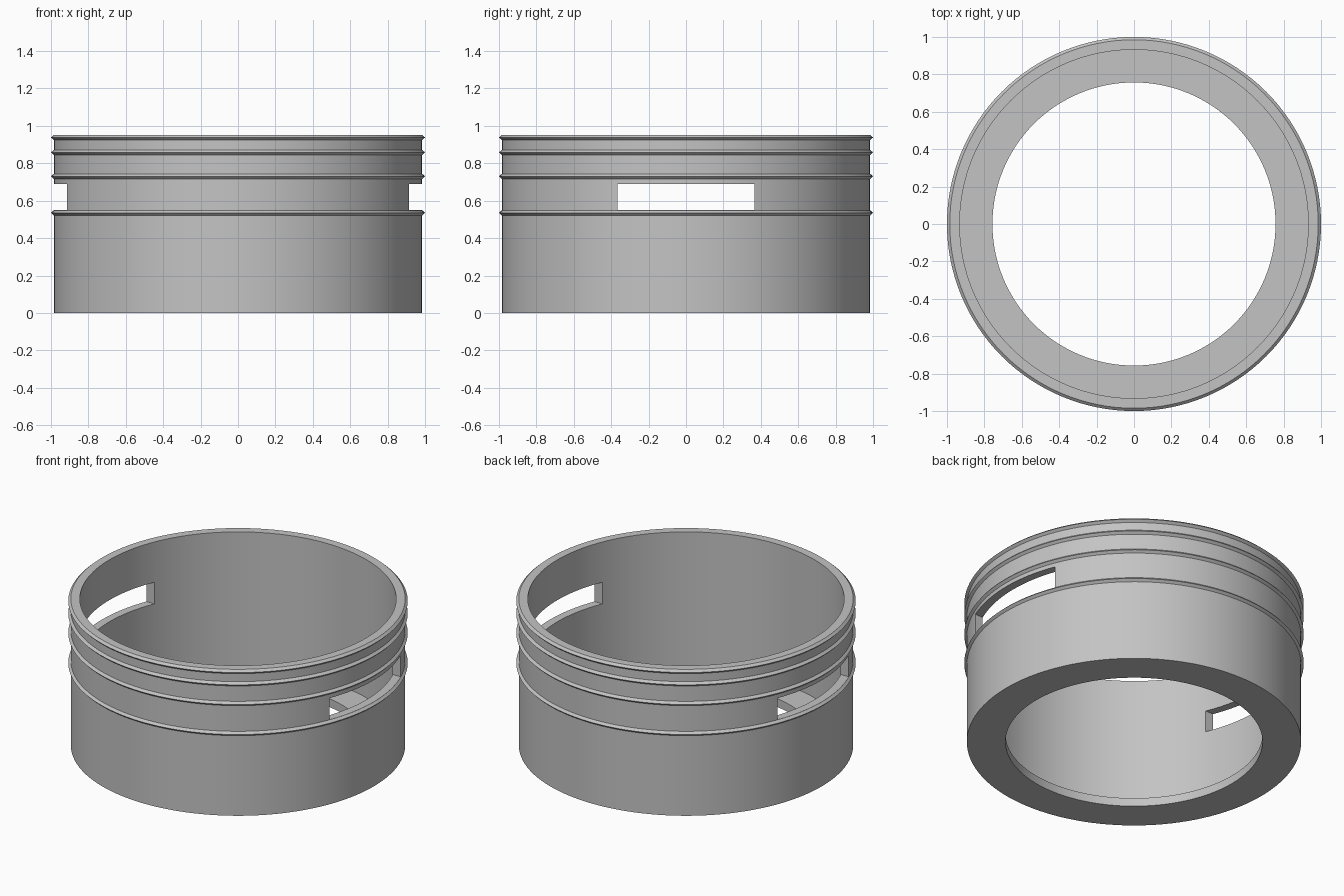
import bpy
import bmesh
from math import radians
from mathutils import Vector

SEGMENTS = 128
WALL, RIDGE, BORE, HOLE = 0.985, 1.0, 0.932, 0.757
HEIGHT, FLOOR = 0.952, 0.054
RIDGE_HALF = 0.014
RIDGE_HEIGHTS = (0.535, 0.73, 0.858, HEIGHT - RIDGE_HALF)

cube = bpy.data.objects.get("Cube")
if cube:
    bpy.data.objects.remove(cube, do_unlink=True)

grey = bpy.data.materials.new("plain grey")
grey.use_nodes = True
colour = (0.55, 0.55, 0.55, 1)
grey.diffuse_color = colour
grey.node_tree.nodes["Principled BSDF"].inputs["Base Color"].default_value = colour


def lathe(name, profile):
    """Spin a closed (radius, height) outline around z."""
    bm = bmesh.new()
    verts = [bm.verts.new((r, 0, z)) for r, z in profile]
    edges = [bm.edges.new((a, b)) for a, b in zip(verts, verts[1:] + verts[:1])]
    bmesh.ops.spin(bm, geom=verts + edges, axis=(0, 0, 1), cent=(0, 0, 0),
                   angle=radians(360), steps=SEGMENTS, use_merge=True)
    bmesh.ops.remove_doubles(bm, verts=bm.verts, dist=1e-5)
    bmesh.ops.recalc_face_normals(bm, faces=bm.faces)
    mesh = bpy.data.meshes.new(name)
    bm.to_mesh(mesh)
    bm.free()
    obj = bpy.data.objects.new(name, mesh)
    bpy.context.collection.objects.link(obj)
    return obj


# Outline: floor with a hole, ridged outer wall, bore
profile = [(HOLE, 0), (WALL, 0)]
for z in RIDGE_HEIGHTS:
    profile += [(WALL, z - RIDGE_HALF), (RIDGE, z), (WALL, z + RIDGE_HALF)]
profile += [(BORE, HEIGHT), (BORE, FLOOR), (HOLE, FLOOR)]
ring = lathe("ridged_ring", profile)
ring.data.materials.append(grey)

# One box cuts both side slots
low, high, half_width = 0.5495, 0.69, 0.365
bpy.ops.mesh.primitive_cube_add(size=1, location=(0, 0, (low + high) / 2))
cutter = bpy.context.object
cutter.name = "slot_cutter"
cutter.scale = Vector((3, 2 * half_width, high - low))
cutter.hide_render = True
cutter.hide_set(True)

slots = ring.modifiers.new("side_slots", 'BOOLEAN')
slots.object = cutter
slots.operation = 'DIFFERENCE'
slots.solver = 'EXACT'

# Apply the cut, then smooth the round walls
bpy.ops.object.select_all(action='DESELECT')
bpy.context.view_layer.objects.active = ring
ring.select_set(True)
bpy.ops.object.modifier_apply(modifier=slots.name)
bpy.data.objects.remove(cutter, do_unlink=True)
bpy.ops.object.shade_smooth_by_angle(angle=radians(30))
